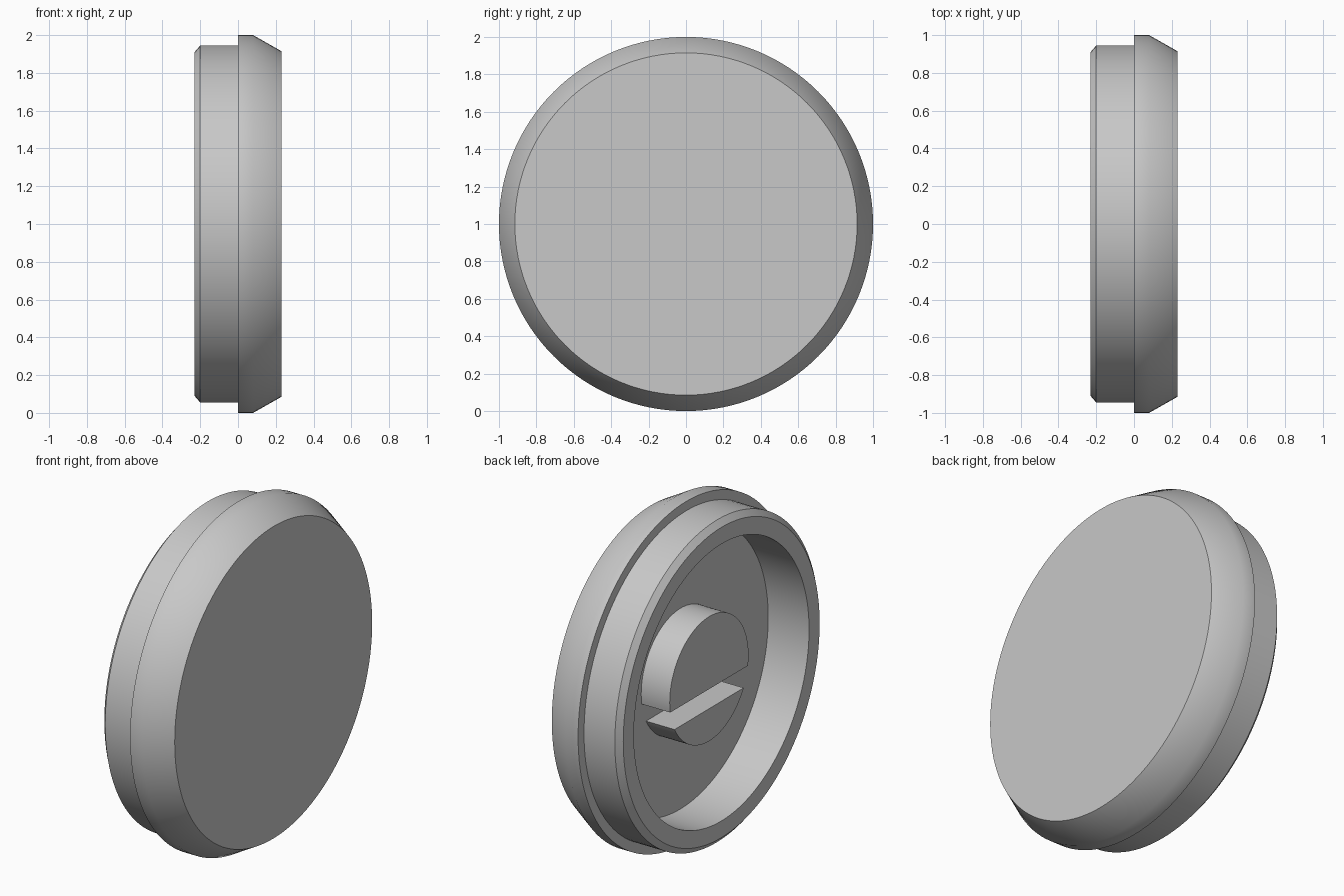
import bpy, bmesh, math
from mathutils import Vector

cube = bpy.data.objects.get("Cube")
if cube:
    bpy.data.objects.remove(cube, do_unlink=True)

CENTRE_Z = 1.0
SEGMENTS = 128

grey = bpy.data.materials.new("plain grey")
grey.use_nodes = True
colour = (0.58, 0.58, 0.58, 1)
grey.diffuse_color = colour
grey.node_tree.nodes["Principled BSDF"].inputs["Base Color"].default_value = colour


def finish(bm, name):
    """Turn the bmesh into a smooth object with sharp edges kept."""
    bmesh.ops.recalc_face_normals(bm, faces=bm.faces)
    mesh = bpy.data.meshes.new(name)
    bm.to_mesh(mesh)
    bm.free()
    mesh.materials.append(grey)
    obj = bpy.data.objects.new(name, mesh)
    obj.location.z = CENTRE_Z
    bpy.context.collection.objects.link(obj)
    bpy.ops.object.select_all(action='DESELECT')
    obj.select_set(True)
    bpy.context.view_layer.objects.active = obj
    bpy.ops.object.shade_smooth_by_angle(angle=math.radians(35))
    return obj


def lathe(name, profile):
    """Spin an (x, radius) profile around the x axis."""
    bm = bmesh.new()
    verts = [bm.verts.new((x, 0, r)) for x, r in profile]
    edges = [bm.edges.new(pair) for pair in zip(verts, verts[1:])]
    bmesh.ops.spin(bm, geom=verts + edges, axis=(1, 0, 0), cent=(0, 0, 0),
                   angle=math.tau, steps=SEGMENTS, use_merge=True)
    bmesh.ops.remove_doubles(bm, verts=bm.verts, dist=1e-5)
    return finish(bm, name)


def round_segment(name, radius, chord_z, above, x_open, x_floor):
    """Extrude the part of a disc above or below a level chord."""
    cut = math.asin(chord_z / radius)
    start, end = (cut, math.pi - cut) if above else (math.pi - cut, math.tau + cut)
    steps = 64
    bm = bmesh.new()
    verts = []
    for i in range(steps + 1):
        a = start + (end - start) * i / steps
        verts.append(bm.verts.new((x_open, radius * math.cos(a), radius * math.sin(a))))
    face = bm.faces.new(verts)
    grown = bmesh.ops.extrude_face_region(bm, geom=[face], use_keep_orig=True)["geom"]
    bmesh.ops.translate(bm, vec=Vector((x_floor - x_open, 0, 0)),
                        verts=[g for g in grown if isinstance(g, bmesh.types.BMVert)])
    return finish(bm, name)


# Cap: flat face, bevelled flange, stepped plug with chamfer, hollow bore and floor
lathe("cap_body", [
    (0.23, 0), (0.23, 0.915), (0.08, 1), (0, 1), (0, 0.945),
    (-0.2, 0.945), (-0.23, 0.91), (-0.23, 0.812), (0.035, 0.812), (0.035, 0),
])

# Round boss inside the bore, split by a slot below its middle
round_segment("boss_upper", 0.365, -0.06, True, -0.15, 0.04)
round_segment("boss_lower", 0.365, -0.175, False, -0.15, 0.04)
